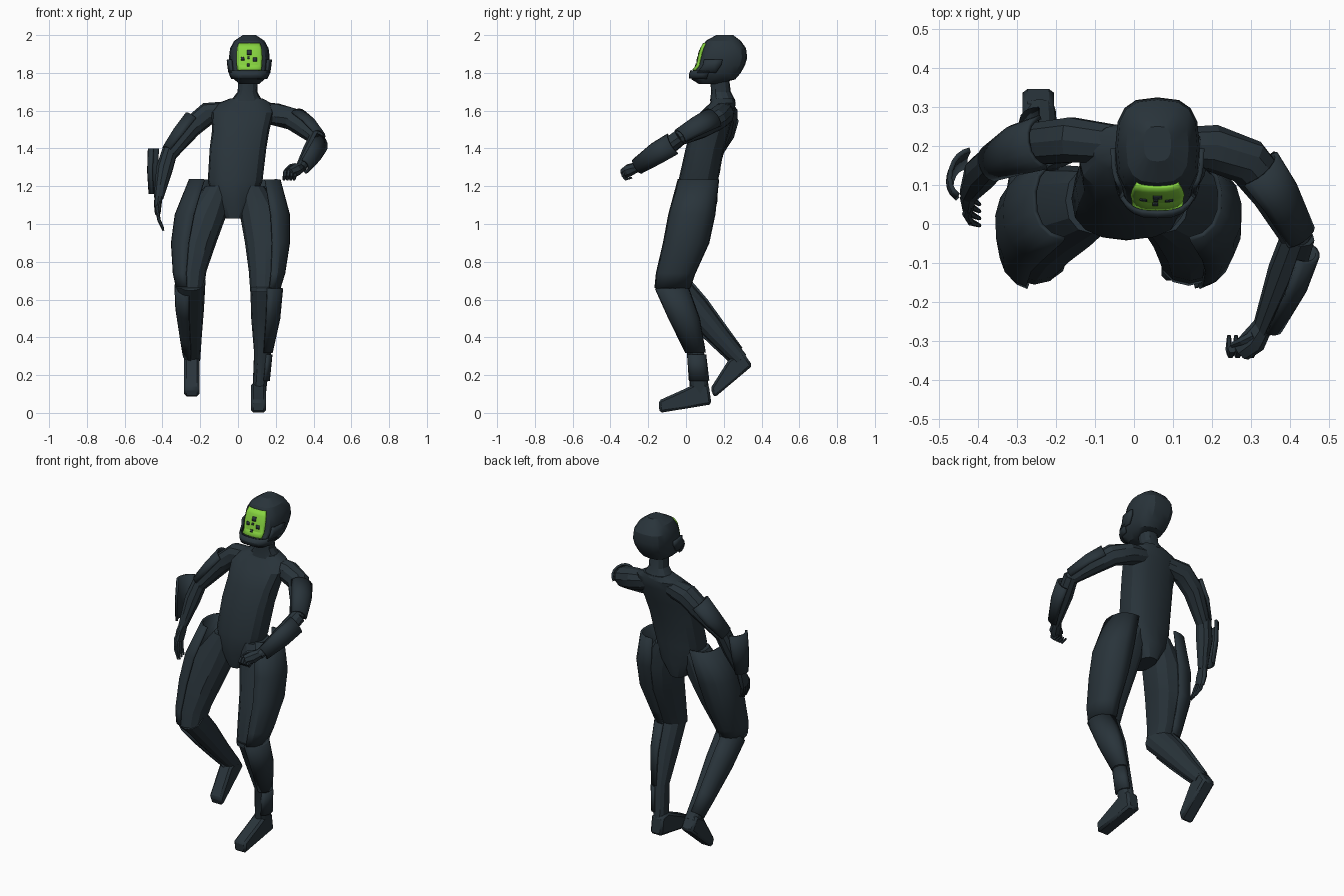
import bpy, bmesh, math
from mathutils import Vector


def material(name, rgb):
    m = bpy.data.materials.new(name)
    m.diffuse_color = (*rgb, 1)
    return m


SLATE = material("dark slate", (0.022, 0.034, 0.043))
GREEN = material("visor green", (0.24, 0.66, 0.05))


def finish(name, bm, mat):
    bmesh.ops.recalc_face_normals(bm, faces=bm.faces)
    me = bpy.data.meshes.new(name)
    bm.to_mesh(me)
    bm.free()
    me.materials.append(mat)
    ob = bpy.data.objects.new(name, me)
    bpy.context.collection.objects.link(ob)
    return ob


def loft(name, rings, ref=(1, 0, 0), s=1, n=12, flat=False, p=0.9, arc=None, thick=0.012, mat=SLATE):
    """Skin rings (x, y, z, r_out, r_front). Angle 0 faces ref, 90 faces front.
    With arc=(from, to) in degrees it makes an open armour plate instead."""
    bm = bmesh.new()
    pts = [Vector(r[:3]) for r in rings]
    rows = []
    for i, r in enumerate(rings):
        t = Vector((0, 0, -1)) if flat else (pts[min(i + 1, len(pts) - 1)] - pts[max(i - 1, 0)]).normalized()
        u = Vector(ref)
        u = (u - t * u.dot(t)).normalized()
        v = t.cross(u) * s
        a0, a1 = arc or (0, 360)
        row = []
        for k in range(n + 1 if arc else n):
            a = math.radians(a0 + (a1 - a0) * k / n)
            c, d = math.cos(a), math.sin(a)
            c = math.copysign(abs(c) ** p, c)
            d = math.copysign(abs(d) ** p, d)
            row.append(bm.verts.new(pts[i] + u * c * r[3] + v * d * r[-1]))
        rows.append(row)
    for a, b in zip(rows, rows[1:]):
        for k in range(n):
            j = k + 1 if arc else (k + 1) % n
            bm.faces.new((a[k], a[j], b[j], b[k]))
    if not arc:
        bm.faces.new(rows[0])
        bm.faces.new(rows[-1])
    ob = finish(name, bm, mat)
    if arc:
        sol = ob.modifiers.new("thickness", "SOLIDIFY")
        sol.thickness = thick
        sol.offset = 0
    return ob


def foot(name, profile, x0, x1):
    bm = bmesh.new()
    f = bm.faces.new([bm.verts.new((x0, y, z)) for y, z in profile])
    new = bmesh.ops.extrude_face_region(bm, geom=[f])["geom"]
    bmesh.ops.translate(bm, verts=[g for g in new if isinstance(g, bmesh.types.BMVert)], vec=(x1 - x0, 0, 0))
    ob = finish(name, bm, SLATE)
    bev = ob.modifiers.new("soft edges", "BEVEL")
    bev.width = 0.012
    bev.segments = 1


# torso and neck
loft("torso", [(-.02, .06, 1.03, .05, .085), (-.02, .062, 1.12, .11, .104), (-.015, .065, 1.23, .145, .105),
               (0, .10, 1.4, .15, .102), (.015, .13, 1.5, .152, .1), (.025, .165, 1.59, .165, .09),
               (.035, .195, 1.64, .14, .068), (.045, .197, 1.665, .085, .06)], n=16, flat=True, p=.8)
loft("neck", [(.045, .195, 1.65, .085, .068), (.05, .185, 1.7, .052, .052), (.055, .175, 1.8, .052, .05)], flat=True)

# head: z, front y, back y, half width
HEAD = [(1.74, .07, .16, .05), (1.765, .03, .26, .08), (1.80, .028, .29, .098), (1.84, .06, .312, .104),
        (1.88, .068, .324, .108), (1.93, .082, .318, .102), (1.97, .105, .29, .08), (2.0, .16, .25, .035)]
P_HEAD = .7


def head_ring(z, grow=0):
    for a, b in zip(HEAD, HEAD[1:]):
        if a[0] <= z <= b[0]:
            f = (z - a[0]) / (b[0] - a[0])
            _, y0, y1, w = [q + (e - q) * f for q, e in zip(a, b)]
            return (.06, (y0 + y1) / 2, z, w + grow, (y1 - y0) / 2 + grow)


def head_angle(dx, w=.115):
    return math.degrees(math.acos(math.copysign(abs(dx / w) ** (1 / P_HEAD), dx)))


loft("helmet", [head_ring(h[0]) for h in HEAD], n=16, flat=True, p=P_HEAD)
loft("visor", [head_ring(z, .003) for z in (1.815, 1.84, 1.88, 1.93, 1.957)], n=8, flat=True, p=P_HEAD,
     arc=(head_angle(.07), head_angle(-.07)), thick=.008, mat=GREEN)
loft("jaw_guard", [head_ring(z, .008) for z in (1.77, 1.79, 1.812)], n=12, flat=True, p=P_HEAD, arc=(10, 170))
for a0, a1 in ((0, 38), (142, 180)):
    loft("visor_hinge", [head_ring(z, .007) for z in (1.80, 1.84, 1.87)], n=4, flat=True, p=P_HEAD, arc=(a0, a1))

# small dark marks on the visor: x offset, z, half size
for dx, z, h in ((-.036, 1.876, .009), (0, 1.908, .012), (.03, 1.87, .01), (-.006, 1.842, .007),
                 (-.004, 1.88, .006)):
    loft("visor_mark", [head_ring(z - h, .008), head_ring(z + h, .008)], n=1, flat=True, p=P_HEAD,
         arc=(head_angle(dx + h), head_angle(dx - h)), thick=.004)

# legs
for s, side, thigh, plate in (
    (1, "left", [(.07, .06, 1.2, .07, .085), (.125, .04, 1.05, .115, .11), (.145, 0, .9, .108, .11),
                 (.145, -.05, .75, .088, .095), (.14, -.08, .64, .075, .075)],
     [(.12, .065, 1.235, .1, .105), (.145, .03, 1.05, .125, .12), (.155, 0, .9, .115, .118),
      (.155, -.055, .74, .09, .1), (.15, -.072, .66, .07, .09)]),
    (-1, "right", [(-.105, .06, 1.2, .07, .085), (-.175, .04, 1.05, .115, .11), (-.225, 0, .9, .11, .11),
                   (-.25, -.05, .75, .083, .095), (-.255, -.08, .66, .075, .075)],
     [(-.155, .065, 1.235, .1, .105), (-.205, .03, 1.05, .125, .12), (-.235, 0, .9, .115, .118),
      (-.255, -.055, .74, .085, .1), (-.255, -.072, .67, .07, .09)])):
    loft(side + "_thigh", thigh, (s, 0, 0), s, flat=True)
    loft(side + "_thigh_plate", plate, (s, 0, 0), s, n=8, flat=True, arc=(-95, 80), p=.85)

loft("left_shin", [(.14, -.08, .67, .075, .078), (.14, -.01, .5, .07, .072), (.13, .05, .32, .045, .046),
                   (.115, .07, .14, .037, .05), (.11, .08, .07, .035, .05)], flat=True)
loft("left_shin_plate", [(.145, -.075, .66, .088, .085), (.14, -.01, .5, .078, .078), (.13, .05, .32, .048, .049)],
     n=8, flat=True, arc=(-90, 85))
loft("left_ankle_plate", [(.13, .055, .31, .047, .047), (.12, .068, .17, .043, .051)], n=6, flat=True, arc=(-80, 70))
loft("right_shin", [(-.25, -.09, .7, .078), (-.25, .05, .55, .07), (-.245, .18, .4, .053), (-.24, .29, .28, .04)],
     (-1, 0, 0), -1)
loft("right_shin_plate", [(-.25, -.06, .67, .081), (-.25, .05, .55, .076), (-.245, .18, .4, .058),
                          (-.242, .26, .31, .046)], (-1, 0, 0), -1, n=8, arc=(-90, 85))
foot("left_foot", [(.135, .045), (-.14, 0), (-.145, .065), (0, .13), (.06, .16), (.12, .15)], .07, .148)
foot("right_foot", [(.352, .25), (.15, .08), (.13, .13), (.225, .28), (.3, .325)], -.285, -.205)

# arms: upper arm, forearm, and their outer plates
OUT_R, OUT_L = (-1, 0, 1), (1, 0, 1)
loft("right_upper_arm", [(-.05, .205, 1.6, .05), (-.16, .215, 1.585, .06), (-.25, .205, 1.51, .056),
                         (-.37, .15, 1.36, .038)], OUT_R, -1, n=10)
loft("right_upper_arm_plate", [(-.22, .21, 1.545, .066), (-.29, .19, 1.46, .061), (-.36, .155, 1.38, .043)],
     OUT_R, -1, n=8, arc=(-80, 80))
loft("right_forearm", [(-.36, .16, 1.39, .042), (-.39, .13, 1.29, .045), (-.42, .08, 1.14, .026)], OUT_R, -1, n=10)
loft("right_forearm_plate", [(-.41, .125, 1.4, .06, .065), (-.418, .115, 1.28, .056, .06), (-.422, .1, 1.16, .045, .045)],
     (-1, .3, 0), -1, n=8, flat=True, arc=(-65, 70))
loft("left_upper_arm", [(.09, .2, 1.6, .048), (.2, .195, 1.58, .06), (.29, .16, 1.555, .06),
                        (.355, .08, 1.51, .056), (.42, -.045, 1.45, .038)], OUT_L, 1, n=10)
loft("left_upper_arm_plate", [(.31, .14, 1.545, .064), (.36, .07, 1.51, .058), (.415, -.03, 1.455, .045)],
     OUT_L, 1, n=8, arc=(-80, 80))
loft("left_forearm", [(.42, -.03, 1.46, .042), (.39, -.12, 1.39, .046), (.33, -.27, 1.295, .027)], OUT_L, 1, n=10)
loft("left_forearm_plate", [(.415, -.065, 1.425, .057), (.385, -.15, 1.375, .055), (.338, -.255, 1.305, .04)],
     (1, 0, .2), 1, n=8, arc=(-80, 80))

# hands: palm, four fingers and a thumb
loft("right_palm", [(-.42, .085, 1.15, .022, .025), (-.425, .065, 1.1, .02, .038), (-.425, .05, 1.055, .015, .036)],
     (-1, 0, 0), -1, n=8)
loft("left_palm", [(.33, -.26, 1.3, .026), (.305, -.3, 1.285, .034), (.275, -.325, 1.27, .028)], (0, 0, 1), 1, n=8)
for i in range(4):
    loft("right_finger", [(-.427, .078 - .019 * i, 1.07, .01), (-.418, .065 - .02 * i, 1.02, .009),
                          (-.395, .05 - .018 * i, .965 + .006 * abs(i - 2), .005)], (-1, 0, 0), n=6)
    x = .305 - .018 * i
    loft("left_finger", [(x, -.32, 1.28, .011), (x - .004, -.334, 1.255, .01), (x - .008, -.32, 1.238, .009),
                         (x - .008, -.285, 1.245, .005)], n=6)
loft("right_thumb", [(-.42, .05, 1.12, .012), (-.43, .025, 1.08, .01), (-.42, .005, 1.04, .006)], n=6)
loft("left_thumb", [(.305, -.285, 1.31, .013), (.275, -.3, 1.305, .011), (.25, -.31, 1.285, .007)], (0, 0, 1), n=6)

# crisp low-poly shading
for ob in bpy.data.objects:
    ob.select_set(True)
bpy.context.view_layer.objects.active = ob
bpy.ops.object.shade_smooth_by_angle(angle=math.radians(25))
